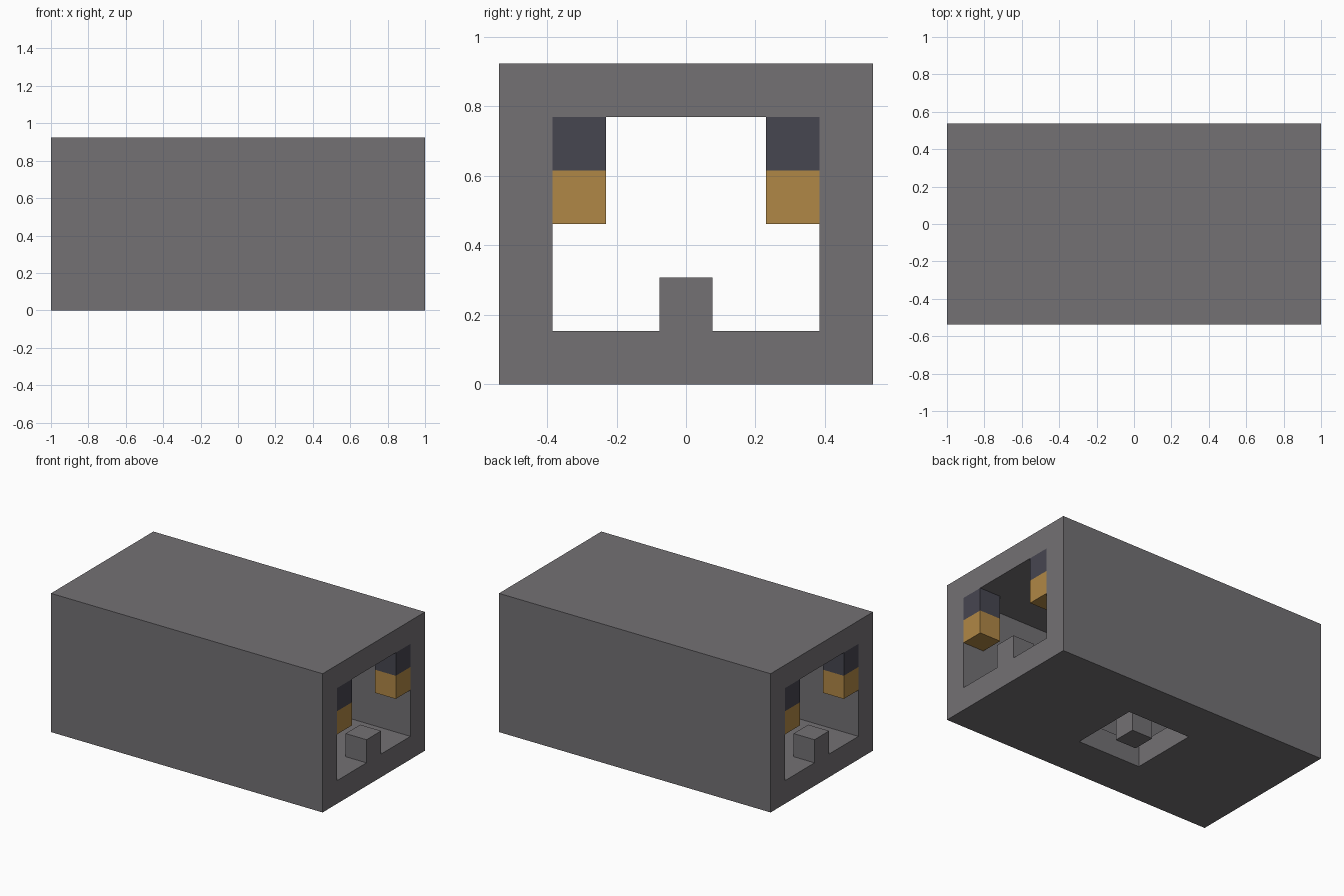
import bpy
import bmesh
from mathutils import Matrix, Vector

U = 2 / 13  # one block; the tunnel is 13 blocks long

if "Cube" in bpy.data.objects:
    bpy.data.objects.remove(bpy.data.objects["Cube"], do_unlink=True)


def make_material(name, rgb):
    mat = bpy.data.materials.new(name)
    mat.use_nodes = True
    colour = (*rgb, 1)
    mat.diffuse_color = colour
    bsdf = next(n for n in mat.node_tree.nodes if n.type == 'BSDF_PRINCIPLED')
    bsdf.inputs["Base Color"].default_value = colour
    return mat


def box(name, centre, size, mat=None):
    """Box with centre and size given in blocks."""
    mesh = bpy.data.meshes.new(name)
    bm = bmesh.new()
    bmesh.ops.create_cube(bm, size=1)
    bm.transform(Matrix.Translation(Vector(centre) * U)
                 @ Matrix.Diagonal((*(Vector(size) * U), 1)))
    bm.to_mesh(mesh)
    bm.free()
    obj = bpy.data.objects.new(name, mesh)
    bpy.context.collection.objects.link(obj)
    if mat:
        mesh.materials.append(mat)
    return obj


def cut(target, cutter):
    """Subtract the cutter from the target, then delete the cutter."""
    cutter.hide_render = True
    mod = target.modifiers.new("cut", 'BOOLEAN')
    mod.operation = 'DIFFERENCE'
    mod.solver = 'EXACT'
    mod.object = cutter
    bpy.context.view_layer.objects.active = target
    bpy.ops.object.modifier_apply(modifier=mod.name)
    bpy.data.objects.remove(cutter, do_unlink=True)


stone = make_material("stone grey", (0.172, 0.164, 0.174))
amber = make_material("amber", (0.435, 0.245, 0.061))
slate = make_material("dark slate", (0.062, 0.061, 0.081))

# Outer shell, open at both ends, with a square opening in the floor
shell = box("tunnel_shell", (0, 0, 3), (13, 7, 6), stone)
cut(shell, box("tunnel_cutter", (0, 0, 3), (14, 5, 4)))
cut(shell, box("floor_cutter", (0, 0, 0.5), (3, 3, 1.5)))

# Block standing alone in the floor opening
box("floor_centre_block", (0, 0, 0.5), (1, 1, 1), stone)

# Step and hanging lamps at each end
for end, x in (("left", 6), ("right", -6)):
    box(f"{end}_step", (x, 0, 1.5), (1, 1, 1), stone)
    for side, y in (("front", -2), ("back", 2)):
        box(f"{end}_{side}_lamp_mount", (x, y, 4.5), (1, 1, 1), slate)
        box(f"{end}_{side}_lamp", (x, y, 3.5), (1, 1, 1), amber)
